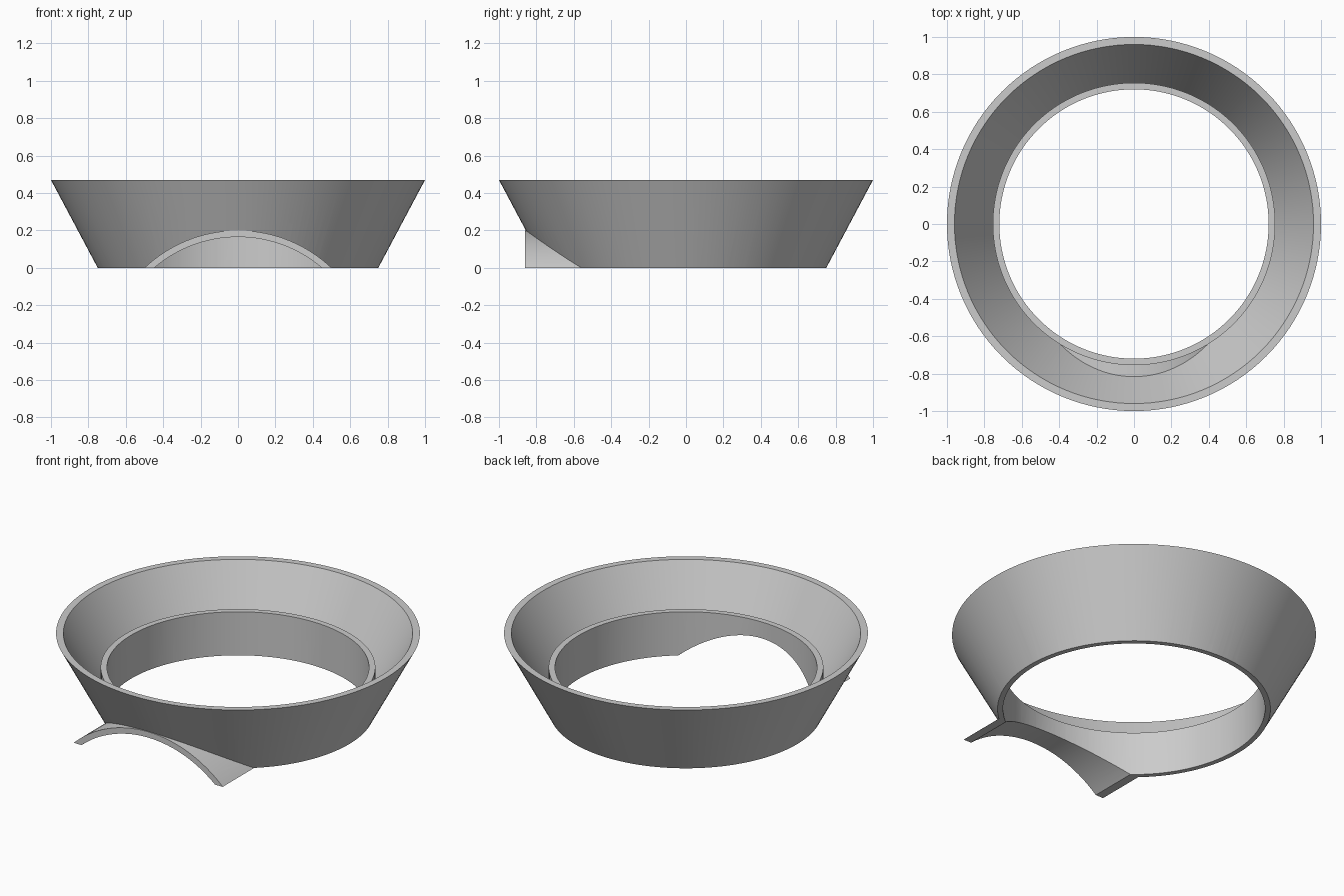
import bpy
import bmesh
import math
from mathutils import Matrix, Vector

cube = bpy.data.objects.get("Cube")
if cube:
    bpy.data.objects.remove(cube, do_unlink=True)

SEGMENTS = 128
RIM_Z = 0.47        # height of the flared rim
SLOPE = 0.25 / RIM_Z
BORE_R = 0.72       # radius of the central opening
ARCH_Z = -0.525     # axis height of the arched spout
ARCH_R = 0.725
ARCH_WALL = 0.035

grey = bpy.data.materials.new("plain grey")
grey.use_nodes = True
colour = (0.6, 0.6, 0.6, 1)
grey.diffuse_color = colour
grey.node_tree.nodes["Principled BSDF"].inputs["Base Color"].default_value = colour


def add_object(name, bm):
    bmesh.ops.recalc_face_normals(bm, faces=bm.faces)
    mesh = bpy.data.meshes.new(name)
    bm.to_mesh(mesh)
    bm.free()
    mesh.materials.append(grey)
    obj = bpy.data.objects.new(name, mesh)
    bpy.context.collection.objects.link(obj)
    return obj


def revolve(name, profile):
    """Turn a closed (radius, height) profile around the z axis."""
    bm = bmesh.new()
    rings = []
    for i in range(SEGMENTS):
        a = math.tau * i / SEGMENTS
        rings.append([bm.verts.new((r * math.cos(a), r * math.sin(a), z))
                      for r, z in profile])
    n = len(profile)
    for i in range(SEGMENTS):
        here, there = rings[i], rings[(i + 1) % SEGMENTS]
        for j in range(n):
            k = (j + 1) % n
            bm.faces.new((here[j], there[j], there[k], here[k]))
    return add_object(name, bm)


def cylinder(name, radius, centre, depth, along_y=False):
    bm = bmesh.new()
    turn = Matrix.Rotation(math.pi / 2, 4, 'X') if along_y else Matrix()
    bmesh.ops.create_cone(bm, cap_ends=True, segments=SEGMENTS,
                          radius1=radius, radius2=radius, depth=depth,
                          matrix=Matrix.Translation(Vector(centre)) @ turn)
    return add_object(name, bm)


def combine(target, other, operation):
    """Apply a boolean and discard the helper object."""
    mod = target.modifiers.new(operation, 'BOOLEAN')
    mod.operation = operation
    mod.solver = 'EXACT'
    mod.object = other
    bpy.context.view_layer.update()
    graph = bpy.context.evaluated_depsgraph_get()
    mesh = bpy.data.meshes.new_from_object(target.evaluated_get(graph))
    target.modifiers.clear()
    target.data = mesh
    bpy.data.objects.remove(other, do_unlink=True)


# Flared collar with an upright inner lip and a groove between them,
# made slightly oversize below and inside so the cuts are clean
below = -0.1
lip_r, lip_z, rim_in = 0.755, 0.264, 0.96
groove_z = RIM_Z - (rim_in - lip_r) / SLOPE
inside = BORE_R - 0.04
collar = revolve("flared_collar", [
    (inside, below), (0.75 + below * SLOPE, below), (1.0, RIM_Z),
    (rim_in, RIM_Z), (lip_r, groove_z), (lip_r, lip_z), (inside, lip_z)])

# Arched spout through the front wall
front, back = -0.86, -0.45
spout = cylinder("arched_spout", ARCH_R, (0, (front + back) / 2, ARCH_Z),
                 back - front, along_y=True)
combine(collar, spout, 'UNION')

# Central bore, arch opening and flat base
combine(collar, cylinder("bore_cutter", BORE_R, (0, 0, 0), 3), 'DIFFERENCE')
combine(collar, cylinder("arch_cutter", ARCH_R - ARCH_WALL, (0, -0.7, ARCH_Z),
                         0.7, along_y=True), 'DIFFERENCE')
combine(collar, cylinder("base_cutter", 2, (0, 0, -1), 2), 'DIFFERENCE')

# Smooth curved walls, keep rims crisp
bpy.ops.object.select_all(action='DESELECT')
collar.select_set(True)
bpy.context.view_layer.objects.active = collar
bpy.ops.object.shade_smooth_by_angle(angle=math.radians(25))
